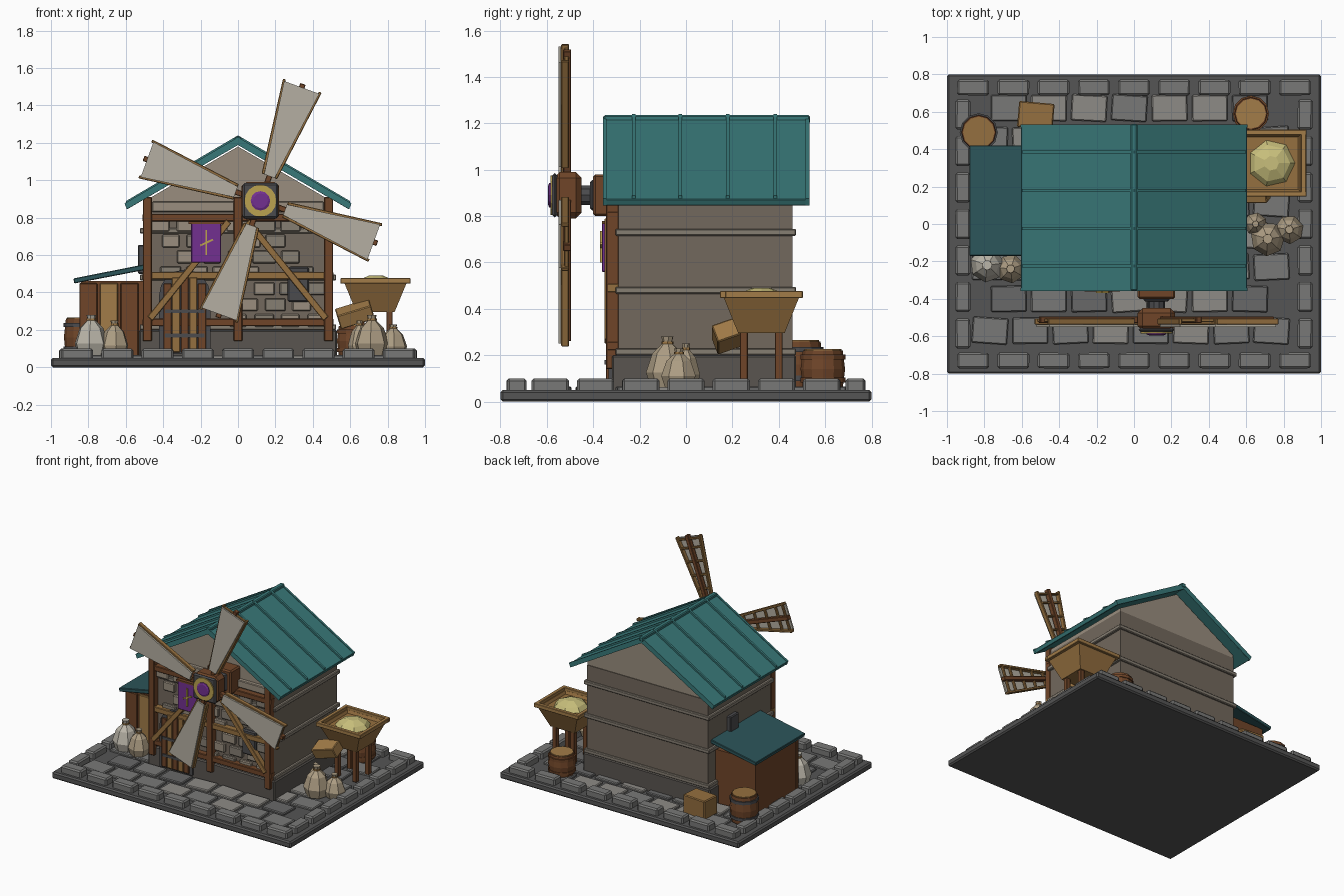
import bpy, bmesh, random
from math import radians, atan2, hypot, cos, sin, pi
from mathutils import Matrix, Vector

if "Cube" in bpy.data.objects:
    bpy.data.objects.remove(bpy.data.objects["Cube"])

random.seed(4)
MATS = {}
COL = dict(dark=(.07, .07, .075), slab=(.09, .09, .09), g1=(.19, .19, .185), g2=(.27, .26, .24),
           g3=(.14, .14, .14), stone=(.24, .21, .17), wall=(.17, .14, .11), lite=(.32, .27, .21),
           wood=(.16, .06, .022), oak=(.3, .16, .05), tan=(.36, .2, .065), teal=(.04, .19, .19),
           teal2=(.025, .09, .10), sail=(.46, .43, .36), purple=(.17, .03, .28), gold=(.5, .36, .08),
           grain=(.58, .52, .2), sack=(.42, .34, .23), sack2=(.5, .47, .4), found=(.1, .09, .08))


def mat(n):
    if n not in MATS:
        MATS[n] = bpy.data.materials.new(n)
        MATS[n].diffuse_color = (*COL[n], 1)
    return MATS[n]


def finish(name, bm, m, bevel=0.0, M=None):
    if bevel:
        bmesh.ops.bevel(bm, geom=bm.edges[:], offset=bevel, segments=1, affect='EDGES')
    bmesh.ops.recalc_face_normals(bm, faces=bm.faces[:])
    if M is not None:
        bm.transform(M)
    me = bpy.data.meshes.new(name)
    bm.to_mesh(me)
    bm.free()
    me.materials.append(mat(m))
    ob = bpy.data.objects.new(name, me)
    bpy.context.collection.objects.link(ob)
    return ob


def box(name, xr, yr, zr, m, bevel=0.0, rot=(0, 0, 0)):
    """Box from ranges, turned about its own centre by rot degrees."""
    bm = bmesh.new()
    bmesh.ops.create_cube(bm, size=1)
    bm.transform(Matrix.Diagonal((xr[1] - xr[0], yr[1] - yr[0], zr[1] - zr[0], 1)))
    R = Matrix.Identity(4)
    for a, ax in zip(rot, 'XYZ'):
        R = Matrix.Rotation(radians(a), 4, ax) @ R
    T = Matrix.Translation((sum(xr) / 2, sum(yr) / 2, sum(zr) / 2))
    return finish(name, bm, m, bevel, T @ R)


def prism(name, pts, y0, y1, m, bevel=0.0, M=None):
    """Profile in x,z pushed along y."""
    bm = bmesh.new()
    f = bm.faces.new([bm.verts.new((x, y0, z)) for x, z in pts])
    r = bmesh.ops.extrude_face_region(bm, geom=[f])
    bmesh.ops.translate(bm, vec=(0, y1 - y0, 0), verts=[v for v in r['geom'] if isinstance(v, bmesh.types.BMVert)])
    return finish(name, bm, m, bevel, M)


def beam(name, a, b, w, y0, y1, m, M=None):
    a, b = Vector(a), Vector(b)
    d = (b - a).normalized()
    n = Vector((-d.y, d.x)) * w / 2
    return prism(name, [a + n, b + n, b - n, a - n], y0, y1, m, 0.003, M)


def lathe(name, prof, loc, m, n=12, M=None, turn=0.0):
    """Closed stack of n-sided rings given as (radius, height)."""
    bm = bmesh.new()
    rings = [[bm.verts.new((r * cos(2 * pi * i / n + turn), r * sin(2 * pi * i / n + turn), z))
              for i in range(n)] for r, z in prof]
    for p, q in zip(rings, rings[1:]):
        for i in range(n):
            bm.faces.new((p[i], p[(i + 1) % n], q[(i + 1) % n], q[i]))
    bm.faces.new(rings[0])
    bm.faces.new(rings[-1])
    return finish(name, bm, m, 0, Matrix.Translation(loc) @ (M or Matrix.Identity(4)))


# paved base
box("base_slab", (-1, 1), (-.8, .8), (0, .05), "slab", .01)
greys = ["g1", "g2", "g1", "g3"]
for i in range(9):
    x = -.86 + i * .215
    for s in (-1, 1):
        box("edge_stone", (x - .085, x + .085), (s * .73 - .042, s * .73 + .042), (.04, .1), "g1", .01,
            (0, 0, random.uniform(-1, 1)))
for i in range(7):
    y = -.585 + i * .195
    for s in (-1, 1):
        box("side_stone", (s * .915 - .04, s * .915 + .04), (y - .08, y + .08), (.04, .1), "g1", .01,
            (0, 0, random.uniform(-1, 1)))
for j in range(8):
    y = -.57 + j * .17
    for i in range(8):
        x = -.77 + i * .215 + (.1 if j % 2 else 0)
        if x > .83 or (abs(x) < .43 and -.24 < y < .4):
            continue
        box("paver", (x - .095, x + .095), (y - .07, y + .07), (.04, .066), random.choice(greys), .006,
            (0, 0, random.uniform(-4, 4)))

# house body
box("foundation", (-.53, .53), (-.32, .475), (.04, .2), "found", .008)
box("wall", (-.505, .505), (-.295, .46), (.2, .86), "wall")
for z in (.215, .48, .73):
    box("wall_band", (-.525, .525), (-.305, .475), (z - .015, z + .015), "stone", .005)
prism("gable", [(-.505, .86), (.505, .86), (.505, .885), (0, 1.18), (-.505, .885)], -.285, .455, "lite")
box("gable_board", (-.46, .46), (-.315, -.28), (.83, .885), "lite", .005)

# stone courses on the front wall
for j in range(7):
    z = .25 + j * .085
    for i in range(7):
        x = -.42 + i * .14 + (.06 if j % 2 else 0)
        if x > .45 or (abs(x + .285) < .19 and z < .5) or random.random() < .22:
            continue
        w = random.uniform(.045, .064)
        box("wall_stone", (x - w, x + w), (-.315, -.285), (z - .034, z + .034), random.choice(["stone", "lite"]), .006)

# timber frame
for x in (-.485, 0, .485):
    box("post", (x - .024, x + .024), (-.345, -.29), (.14, .91), "wood", .004)
for z, m in ((.24, "wood"), (.49, "oak"), (.8, "wood")):
    box("cross_beam", (-.51, .51), (-.34, -.29), (z - .02, z + .02), m, .004)
for s in (-1, 1):
    beam("brace", (s * .47, .26), (s * .05, .78), .035, -.352, -.31, "oak")

# roof
t = atan2(.36, .6)
for s in (-1, 1):
    prism("roof_slope", [(0, 1.225), (s * .605, .872), (s * .592, .845), (0, 1.19)], -.35, .53, "teal", .003)
    for y in (-.225, -.025, .18, .385):
        prism("roof_rib", [(0, 1.24), (s * .6, .888), (s * .595, .865), (0, 1.215)], y - .008, y + .008, "teal")
    for y in (-.352, .522):
        prism("roof_edge", [(0, 1.23), (s * .607, .876), (s * .594, .845), (0, 1.188)], y - .006, y + .01, "teal")
box("ridge_cap", (-.018, .018), (-.355, .535), (1.2, 1.235), "teal", .006)

# arched door
arch = [(.137 * cos(pi * i / 8) - .285, .385 + .137 * sin(pi * i / 8)) for i in range(9)]
prism("door_surround", [(-.148, .07)] + arch + [(-.422, .07)], -.335, -.29, "dark")
for i in range(5):
    x = -.377 + i * .046
    top = .385 + (.115 ** 2 - (x + .285) ** 2) ** .5 * .9
    box("door_plank", (x - .021, x + .021), (-.346, -.32), (.08, top), "oak" if i % 2 else "wood", .003)
for z in (.17, .3):
    box("door_strap", (-.39, -.18), (-.352, -.33), (z - .01, z + .01), "dark")

# windows and banner
box("front_window", (.265, .38), (-.335, -.29), (.35, .535), "dark", .008)
box("side_window", (-.535, -.49), (.13, .23), (.5, .655), "dark", .006)
box("banner", (-.25, -.09), (-.362, -.345), (.56, .77), "purple", .003)
box("banner_rod", (-.265, -.075), (-.362, -.33), (.765, .78), "wood")
box("banner_mark", (-.175, -.165), (-.37, -.355), (.6, .735), "gold")
box("banner_mark_arm", (-.205, -.13), (-.37, -.355), (.662, .672), "gold", 0, (0, -25, 0))

# windmill hub
hx, hz = .12, .89
RX = Matrix.Rotation(pi / 2, 4, 'X')
box("bearing_block", (hx - .1, hx + .1), (-.4, -.28), (hz - .09, hz + .09), "wood", .01)
box("bearing_plate", (hx - .07, hx + .07), (-.415, -.39), (hz - .065, hz + .065), "dark", .01)
lathe("axle", [(.045, 0), (.045, .14)], (hx, -.36, hz), "dark", 10, RX)
box("hub", (hx - .1, hx + .1), (-.57, -.45), (hz - .1, hz + .1), "wood", .025)
box("hub_plate", (hx - .095, hx + .095), (-.577, -.555), (hz - .095, hz + .095), "dark", .01)
lathe("hub_ring", [(.085, 0), (.085, .02)], (hx, -.565, hz), "gold", 16, RX)
lathe("hub_cap", [(.052, 0), (.052, .03), (.04, .035)], (hx, -.56, hz), "purple", 12, RX)

# four sails
for k in range(4):
    M = Matrix.Translation((hx, 0, hz)) @ Matrix.Rotation(-radians(70 + 90 * k), 4, 'Y')
    prism("sail", [(.14, -.03), (.645, -.1), (.645, .1), (.14, .03)], -.55, -.538, "sail", 0, M)
    beam("sail_spar", (.08, 0), (.665, 0), .03, -.53, -.495, "wood", M)
    for s in (-1, 1):
        beam("sail_rail", (.14, s * .036), (.655, s * .102), .016, -.538, -.505, "oak", M)
    for r in (.17, .27, .37, .47, .57, .635):
        w = .036 + (r - .14) * .128
        beam("sail_rung", (r, -w), (r, w), .014, -.525, -.505, "oak", M)

# lean-to shed
box("shed", (-.84, -.5), (-.12, .37), (.05, .46), "wood")
prism("shed_roof", [(-.88, .475), (-.5, .55), (-.5, .52), (-.875, .448)], -.17, .42, "teal2", .004)
for i, x in enumerate((-.8, -.69, -.58)):
    box("shed_plank", (x - .048, x + .048), (-.135, -.11), (.06, .45), "tan" if i == 1 else "wood", .004)

# barrels and crate
for x, y, r, h, m in ((-.83, .49, .105, .2, "oak"), (.625, .59, .1, .16, "tan")):
    lathe("barrel", [(r * .86, 0), (r * .96, h * .5), (r * .86, h)], (x, y, .06), "wood", 12)
    lathe("barrel_lid", [(r * .8, 0), (r * .8, .006)], (x, y, .06 + h), m, 12)
    for f in (.2, .82):
        lathe("barrel_hoop", [(r * .97, 0), (r * .97, .022)], (x, y, .05 + h * f), "dark" if x < 0 else "wood", 12)
box("crate", (-.62, -.43), (.51, .65), (.06, .2), "oak", .006, (0, 0, -5))

# grain hopper
hxc, hyc = .735, .325
R45 = Matrix.Diagonal((1.02, 1, 1, 1))
q = 2 ** .5
lathe("hopper_funnel", [(.1 * q, .295), (.165 * q, .455), (.15 * q, .455), (.14 * q, .435)],
      (hxc, hyc, 0), "oak", 4, R45, pi / 4)
for s in (-1, 1):
    box("hopper_rim", (hxc - .187, hxc + .187), (hyc + s * .165 - .014, hyc + s * .165 + .014), (.447, .477), "tan", .003)
    box("hopper_rim", (hxc + s * .172 - .014, hxc + s * .172 + .014), (hyc - .178, hyc + .178), (.447, .477), "tan", .003)
    for u in (-1, 1):
        x, y = hxc + s * .075, hyc + u * .075
        box("hopper_leg", (x - .017, x + .017), (y - .017, y + .017), (.06, .31), "wood", .003)
lathe("grain_pile", [(.13, .43), (.1, .465), (.04, .49)], (hxc, hyc, 0), "grain", 7)
box("chute", (.53, .72), (.12, .24), (.245, .325), "tan", .005, (20, -17, 0))

# sacks
for x, y, r, h, m in ((.65, 0, .06, .19, "sack"), (.715, -.08, .09, .22, "sack"), (.83, -.03, .075, .17, "sack"),
                      (-.785, -.22, .09, .22, "sack2"), (-.66, -.24, .075, .19, "sack")):
    lathe("sack", [(r * .8, 0), (r * 1.03, h * .3), (r * .72, h * .68), (r * .22, h * .88), (r * .3, h)],
          (x, y, .06), m, 7, None, x * 9)
    lathe("sack_tie", [(r * .3, 0), (r * .3, h * .05)], (x, y, .06 + h * .86), "tan", 7)

for m in bpy.data.materials:
    if m.users and not m.is_grease_pencil:
        m.use_nodes = True
        m.node_tree.nodes["Principled BSDF"].inputs["Base Color"].default_value = m.diffuse_color
